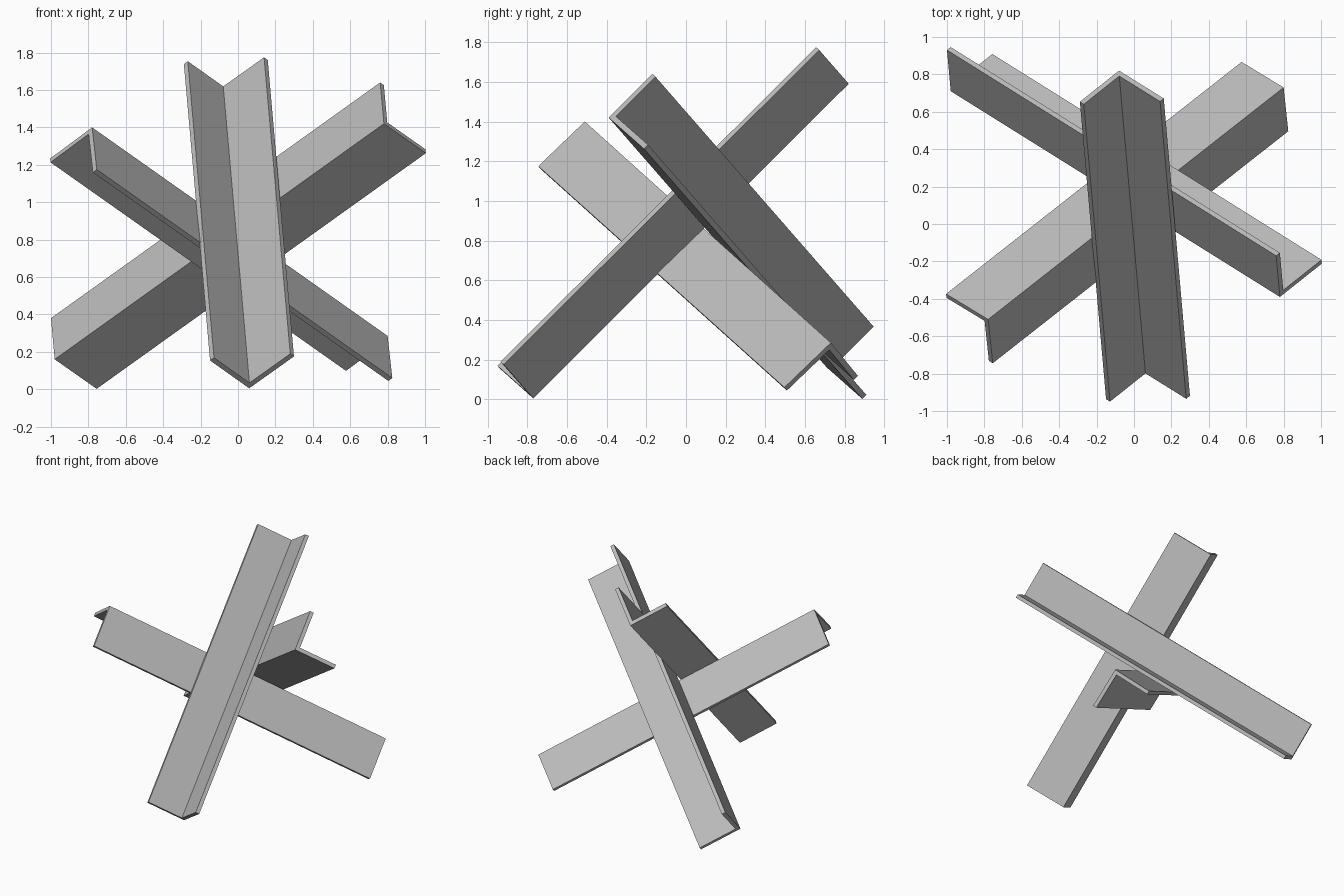
import bpy
import bmesh
from mathutils import Vector

cube = bpy.data.objects.get("Cube")
if cube:
    bpy.data.objects.remove(cube, do_unlink=True)

THICK = 0.029

# Bare steel
steel = bpy.data.materials.new("grey steel")
steel.use_nodes = True
grey = (0.5, 0.5, 0.5, 1)
steel.diffuse_color = grey
steel.node_tree.nodes["Principled BSDF"].inputs["Base Color"].default_value = grey


def angle_beam(name, start, end, tip_a, tip_b):
    """L-section beam; start and end lie on its outer corner, tips on the start's flange edges."""
    start, end = Vector(start), Vector(end)
    axis = (end - start).normalized()
    a = Vector(tip_a) - start
    b = Vector(tip_b) - start
    # Square the flanges to the axis and to each other
    a -= axis * a.dot(axis)
    b -= axis * b.dot(axis)
    wide_a, wide_b = a.length, b.length
    a.normalize()
    b = (b - a * b.dot(a)).normalized()
    profile = [(0, 0), (wide_a, 0), (wide_a, THICK), (THICK, THICK),
               (THICK, wide_b), (0, wide_b)]
    bm = bmesh.new()
    face = bm.faces.new([bm.verts.new(start + a * u + b * v) for u, v in profile])
    swept = bmesh.ops.extrude_face_region(bm, geom=[face])["geom"]
    verts = [g for g in swept if isinstance(g, bmesh.types.BMVert)]
    bmesh.ops.translate(bm, vec=end - start, verts=verts)
    bmesh.ops.recalc_face_normals(bm, faces=bm.faces)
    mesh = bpy.data.meshes.new(name)
    bm.to_mesh(mesh)
    bm.free()
    mesh.materials.append(steel)
    obj = bpy.data.objects.new(name, mesh)
    bpy.context.collection.objects.link(obj)


# Three crossed beams
angle_beam("centre_beam", (0.06, -0.77, 0.005), (-0.08, 0.82, 1.59),
           (-0.15, -0.93, 0.16), (0.295, -0.92, 0.18))
angle_beam("left_rising_beam", (0.78, -0.39, 1.42), (-0.98, 0.71, 0.16),
           (0.76, -0.17, 1.64), (1.0, -0.2, 1.27))
angle_beam("right_rising_beam", (-0.78, -0.51, 1.4), (0.8, 0.73, 0.285),
           (-1.0, -0.37, 1.23), (-0.76, -0.74, 1.17))
